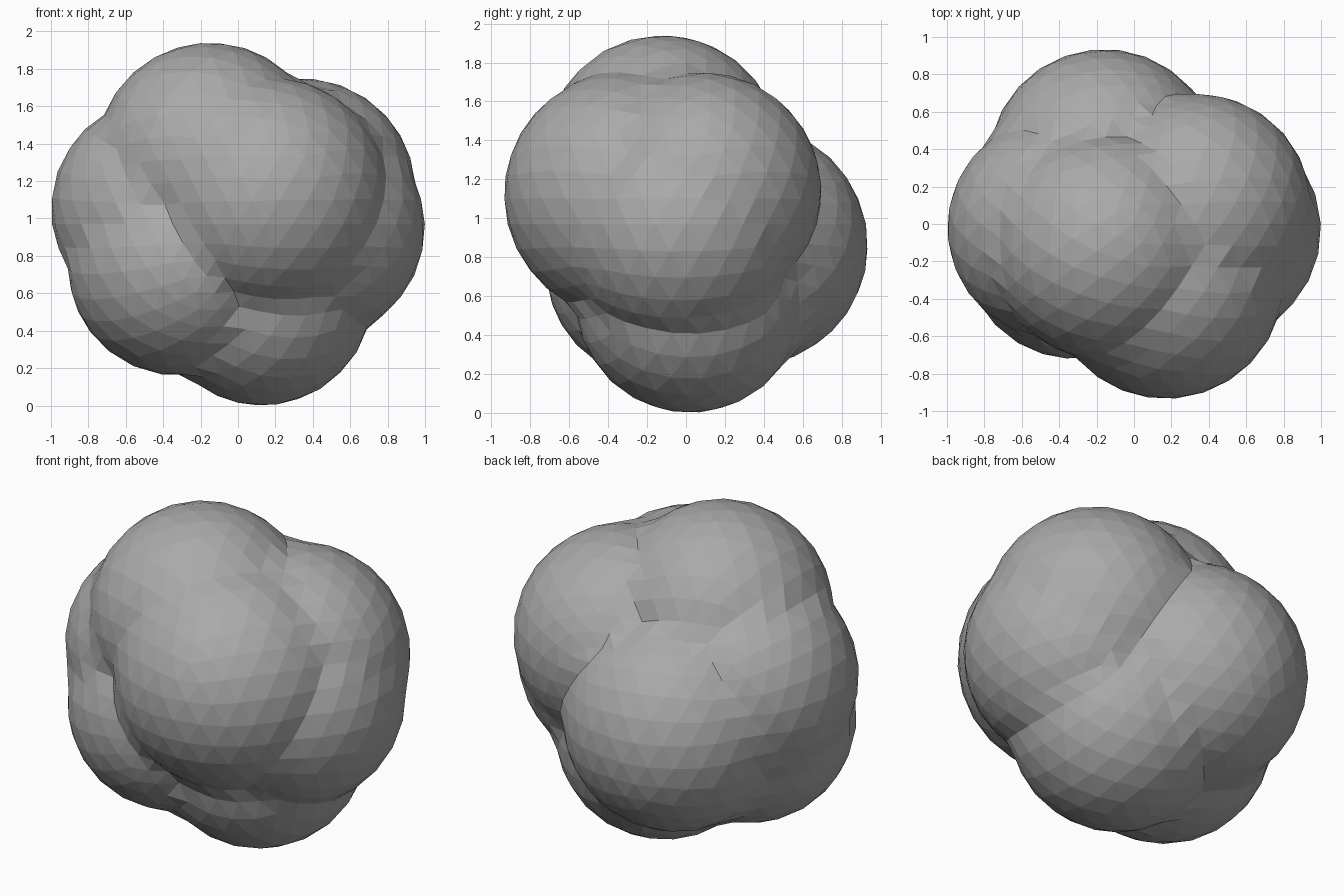
import bpy, bmesh
from math import sqrt
from mathutils import Vector

if "Cube" in bpy.data.objects:
    bpy.data.objects.remove(bpy.data.objects["Cube"], do_unlink=True)

# Rounded lobes of the lump: centre and radius
LOBES = [
    ((-0.15, -0.12, 1.33), 0.61),     # top
    ((0.17, -0.30, 1.12), 0.635),     # front
    ((0.34, 0.085, 1.14), 0.61),      # upper +x side
    ((0.40, -0.03, 0.95), 0.60),      # lower +x side
    ((-0.16, 0.315, 0.86), 0.62),     # back
    ((-0.405, -0.02, 1.05), 0.595),   # upper -x side
    ((-0.32, -0.13, 0.75), 0.59),     # lower -x side
    ((0.13, 0.02, 0.59), 0.59),       # bottom
]
CORE = Vector((0, 0, 0.97))


def reach(direction):
    """Distance from the core to the outermost lobe along a direction."""
    best = 0
    for centre, radius in LOBES:
        offset = Vector(centre) - CORE
        along = offset.dot(direction)
        inside = radius ** 2 - offset.length_squared + along ** 2
        if inside > 0:
            best = max(best, along + sqrt(inside))
    return best


# Faceted ball pushed out to the lobes
bm = bmesh.new()
bmesh.ops.create_icosphere(bm, subdivisions=4, radius=1)
for v in bm.verts:
    d = v.co.normalized()
    v.co = CORE + d * reach(d)

mesh = bpy.data.meshes.new("lumpy_rock")
bm.to_mesh(mesh)
bm.free()
rock = bpy.data.objects.new("lumpy_rock", mesh)
bpy.context.collection.objects.link(rock)

# Plain grey stone
stone = bpy.data.materials.new("stone_grey")
stone.use_nodes = True
grey = (0.4, 0.4, 0.4, 1)
stone.diffuse_color = grey
stone.node_tree.nodes["Principled BSDF"].inputs["Base Color"].default_value = grey
mesh.materials.append(stone)
